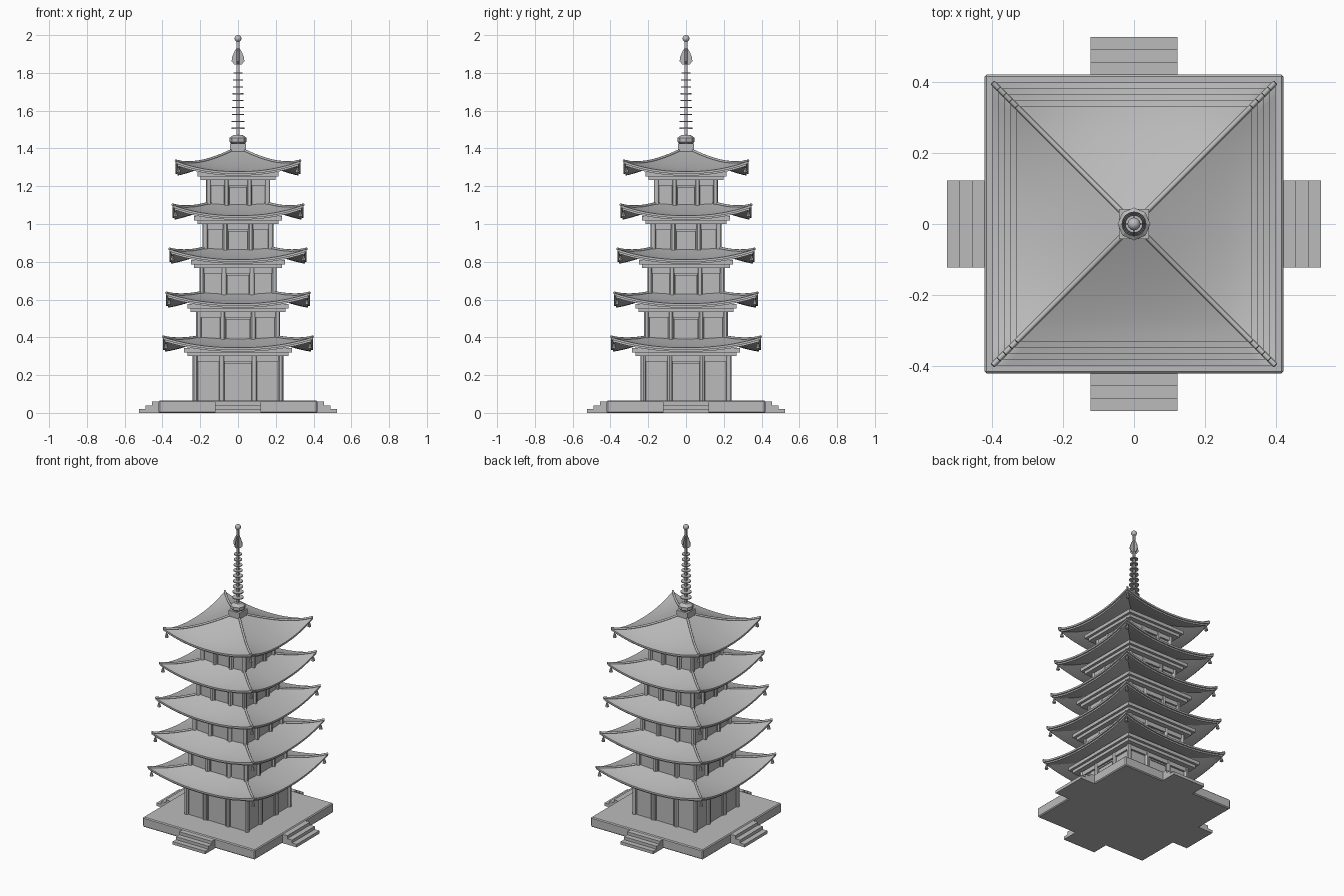
import bpy, bmesh
from math import pi
from mathutils import Matrix, Vector

cube = bpy.data.objects.get("Cube")
if cube:
    bpy.data.objects.remove(cube, do_unlink=True)

grey = bpy.data.materials.new("stone_grey")
grey.use_nodes = True
grey.diffuse_color = (0.5, 0.5, 0.5, 1)
grey.node_tree.nodes["Principled BSDF"].inputs["Base Color"].default_value = (0.5, 0.5, 0.5, 1)

TIERS, PITCH = 5, 0.233
QUARTERS = [Matrix.Rotation(k * pi / 2, 4, 'Z') for k in range(4)]


def finish(name, bm, smooth=False):
    bmesh.ops.recalc_face_normals(bm, faces=bm.faces[:])
    mesh = bpy.data.meshes.new(name)
    bm.to_mesh(mesh)
    bm.free()
    mesh.materials.append(grey)
    obj = bpy.data.objects.new(name, mesh)
    bpy.context.collection.objects.link(obj)
    if smooth:
        bpy.ops.object.select_all(action='DESELECT')
        obj.select_set(True)
        bpy.context.view_layer.objects.active = obj
        bpy.ops.object.shade_smooth_by_angle(angle=pi / 6)
    return obj


def box(bm, x, y, z, turn=Matrix()):
    """Box spanning the given (low, high) ranges."""
    centre = Vector([sum(r) / 2 for r in (x, y, z)])
    size = [r[1] - r[0] for r in (x, y, z)]
    m = turn @ Matrix.Translation(centre) @ Matrix.Diagonal((*size, 1))
    bmesh.ops.create_cube(bm, size=1, matrix=m)


def slab(bm, half, z0, z1):
    box(bm, (-half, half), (-half, half), (z0, z1))


def rod(bm, x, y, z0, z1, r0, r1=None, sides=12):
    bmesh.ops.create_cone(bm, cap_ends=True, segments=sides, radius1=r0,
                          radius2=r0 if r1 is None else r1, depth=z1 - z0,
                          matrix=Matrix.Translation((x, y, (z0 + z1) / 2)))


def roof_z(r, u, eave):
    """Concave slope with upswept corners."""
    s = max(0, (eave - r) / (eave - 0.04))
    return 0.345 + 0.108 * s ** 1.3 + 0.056 * abs(u) ** 2.2 * (r / eave) ** 2.7


# Stone platform and the stairs on its four sides
bm = bmesh.new()
slab(bm, 0.42, 0, 0.066)
bmesh.ops.bevel(bm, geom=bm.edges[:], offset=0.006, segments=1, affect='EDGES')
finish("platform", bm)

bm = bmesh.new()
for turn in QUARTERS:
    for k in range(3):
        box(bm, (-0.122, 0.122), (-0.525 + 0.035 * k, -0.41), (0, 0.02 * (k + 1)), turn)
finish("stairs", bm)


def make_walls(tag, half, base, floor):
    top, wall = base + 0.3, half - 0.02
    inner = half * 0.36
    bm = bmesh.new()
    slab(bm, wall, floor, top)
    finish(tag + "_walls", bm)

    # Round posts at the corners and beside the doors
    bm = bmesh.new()
    for turn in QUARTERS:
        for x in (-inner, inner, half - 0.014):
            p = turn @ Vector((x, -half + 0.014, 0))
            rod(bm, p.x, p.y, floor, top, 0.014)
    finish(tag + "_posts", bm, True)

    # Head beam and the stepped brackets under the eaves
    bm = bmesh.new()
    slab(bm, half - 0.006, base + 0.272, top)
    slab(bm, half + 0.028, top, base + 0.32)
    slab(bm, half + 0.045, base + 0.32, base + 0.343)
    finish(tag + "_brackets", bm)

    # Doors with frames and side panels
    bm = bmesh.new()
    edge = inner - 0.016
    for turn in QUARTERS:
        box(bm, (-edge, edge), (-wall - 0.006, -wall), (floor, base + 0.262), turn)
        box(bm, (-edge, edge), (-wall - 0.012, -wall), (base + 0.255, base + 0.265), turn)
        for s in (-1, 1):
            box(bm, sorted((s * edge, s * (edge - 0.006))), (-wall - 0.012, -wall),
                (floor, base + 0.262), turn)
            box(bm, sorted((s * (inner + 0.016), s * (half - 0.03))),
                (-wall - 0.006, -wall), (floor, base + 0.268), turn)
    finish(tag + "_doors", bm)


def make_roof(tag, eave, inside, base):
    # Closed section: tiles on top, stepped rim, soffit below
    steps = 10
    radii = [inside + (eave - inside) * i / steps for i in range(steps + 1)]
    lip = eave - 0.01
    section = [(r, 0) for r in radii] + [(eave, 0.012), (lip, 0.012)]
    section += [(min(r, lip), 0.022) for r in reversed(radii)]
    across = 20
    bm = bmesh.new()
    for turn in QUARTERS:
        rows = []
        for r, drop in section:
            us = [2 * j / across - 1 for j in range(across + 1)]
            rows.append([bm.verts.new(turn @ Vector(
                (u * r, -r, base + roof_z(r, u, eave) - drop))) for u in us])
        for a, b in zip(rows, rows[1:] + rows[:1]):
            for j in range(across):
                bm.faces.new((a[j], a[j + 1], b[j + 1], b[j]))
    bmesh.ops.remove_doubles(bm, verts=bm.verts[:], dist=1e-5)
    finish(tag + "_roof", bm, True)

    # Ridges along the four hips
    curve = bpy.data.curves.new(tag + "_hip_ridges", 'CURVE')
    curve.dimensions = '3D'
    curve.bevel_depth = 0.007
    curve.bevel_resolution = 2
    curve.use_fill_caps = True
    for turn in QUARTERS:
        line = curve.splines.new('POLY')
        line.points.add(steps)
        for point, r in zip(line.points, radii):
            point.co = (*(turn @ Vector((r, -r, base + roof_z(r, 1, eave) + 0.002))), 1)
    curve.materials.append(grey)
    ridge = bpy.data.objects.new(tag + "_hip_ridges", curve)
    bpy.context.collection.objects.link(ridge)
    bpy.ops.object.select_all(action='DESELECT')
    ridge.select_set(True)
    bpy.context.view_layer.objects.active = ridge
    bpy.ops.object.convert(target='MESH')

    # Wind bells hanging from the corners
    bm = bmesh.new()
    for turn in QUARTERS:
        p = turn @ Vector((eave - 0.016, 0.016 - eave, 0))
        rod(bm, p.x, p.y, base + 0.36, base + 0.385, 0.003, sides=6)
        rod(bm, p.x, p.y, base + 0.34, base + 0.364, 0.012, 0.006, sides=8)
    finish(tag + "_bells", bm, True)


for i in range(TIERS):
    tag = "tier_%d" % (i + 1)
    half = 0.24 - 0.0175 * i
    base = PITCH * i
    make_walls(tag, half, base, base + (0.14 if i else 0.06))
    make_roof(tag, 0.397 - 0.0167 * i, half - 0.045 if i < TIERS - 1 else 0.03, base)

# Spire base block and bowl
bm = bmesh.new()
slab(bm, 0.042, 1.36, 1.425)
finish("spire_base", bm)
bm = bmesh.new()
for z0, z1, r0, r1 in ((1.425, 1.435, 0.034, 0.046), (1.435, 1.455, 0.046, 0.046),
                       (1.455, 1.472, 0.046, 0.024)):
    rod(bm, 0, 0, z0, z1, r0, r1, 8)
finish("spire_bowl", bm)

# Pole, rings and jewel
bm = bmesh.new()
rod(bm, 0, 0, 1.46, 1.98, 0.008)
finish("spire_pole", bm, True)
bm = bmesh.new()
for k in range(9):
    z = 1.507 + 0.0365 * k
    rod(bm, 0, 0, z - 0.003, z + 0.003, 0.035 - 0.0013 * k, sides=16)
finish("spire_rings", bm, True)
bm = bmesh.new()
bmesh.ops.create_uvsphere(bm, u_segments=16, v_segments=10, radius=0.018,
                          matrix=Matrix.Translation((0, 0, 1.982)))
finish("spire_jewel", bm, True)

# Crossed flame-shaped plates near the top
bm = bmesh.new()
outline = [(0.02, 1.845), (0.034, 1.862), (0.031, 1.885), (0.018, 1.915), (0.005, 1.935)]
outline += [(-x, z) for x, z in reversed(outline)]
for turn in QUARTERS[:2]:
    face = bm.faces.new([bm.verts.new(turn @ Vector((x, -0.002, z))) for x, z in outline])
    new = bmesh.ops.extrude_face_region(bm, geom=[face], use_keep_orig=True)["geom"]
    bmesh.ops.translate(bm, vec=turn @ Vector((0, 0.004, 0)),
                        verts=[v for v in new if isinstance(v, bmesh.types.BMVert)])
finish("spire_flame", bm)
